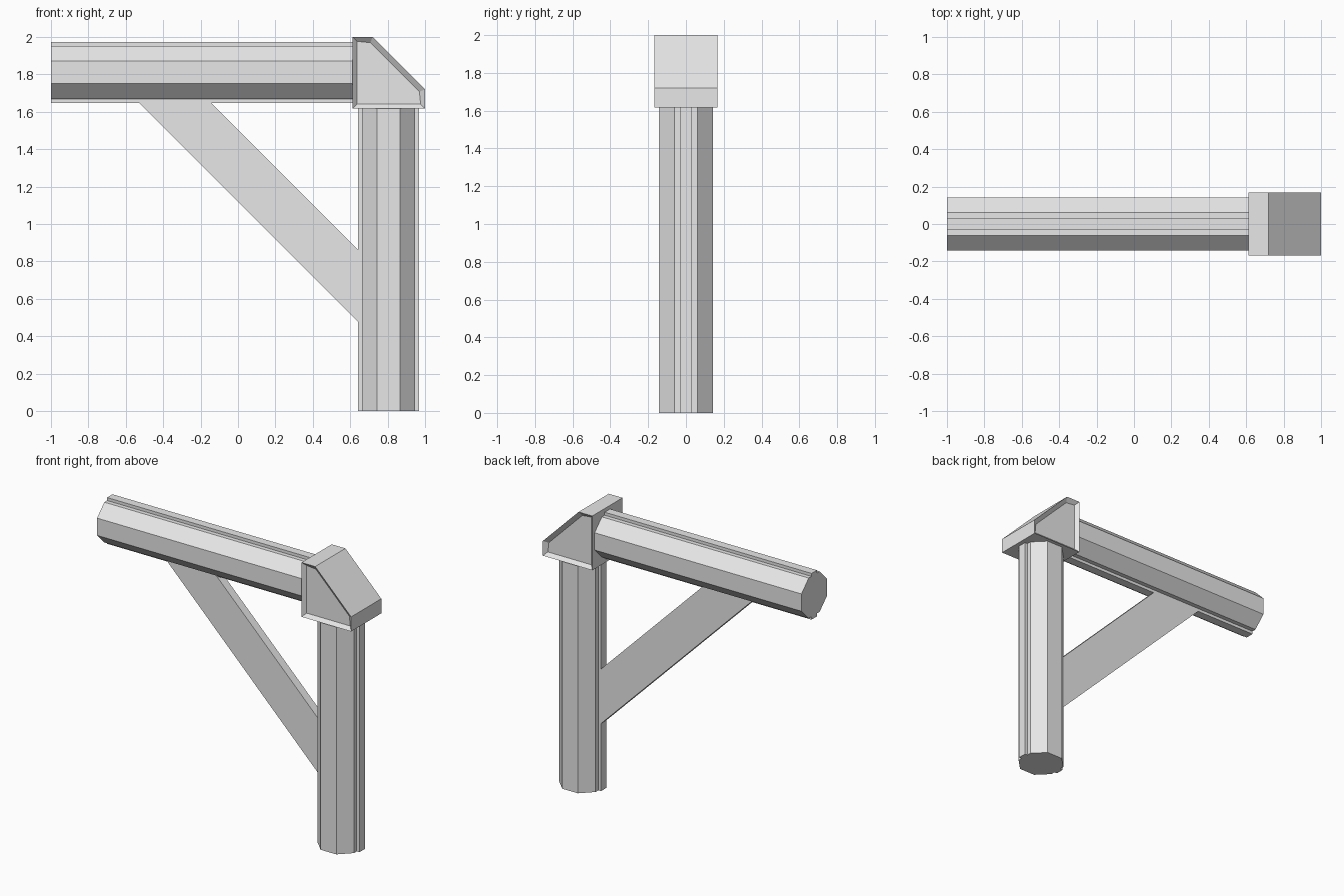
import bpy
import bmesh
from mathutils import Vector

cube = bpy.data.objects.get("Cube")
if cube:
    bpy.data.objects.remove(cube, do_unlink=True)

GREY = (0.8, 0.8, 0.8, 1.0)
mat = bpy.data.materials.new("plain grey")
mat.use_nodes = True
mat.diffuse_color = GREY
mat.node_tree.nodes["Principled BSDF"].inputs["Base Color"].default_value = GREY


def prism(name, outline, sweep, panel_inset=0, panel_depth=0):
    """Sweep a flat outline along a vector, optionally sinking both end faces."""
    bm = bmesh.new()
    cap = bm.faces.new([bm.verts.new(p) for p in outline])
    swept = bmesh.ops.extrude_face_region(bm, geom=[cap], use_keep_orig=True)
    verts = [g for g in swept["geom"] if isinstance(g, bmesh.types.BMVert)]
    bmesh.ops.translate(bm, verts=verts, vec=Vector(sweep))
    bmesh.ops.recalc_face_normals(bm, faces=bm.faces)
    if panel_inset:
        axis = Vector(sweep).normalized()
        ends = [f for f in bm.faces if abs(f.normal.dot(axis)) > 0.99]
        bmesh.ops.inset_individual(bm, faces=ends, thickness=panel_inset)
        for f in ends:
            bmesh.ops.translate(bm, verts=f.verts, vec=-f.normal * panel_depth)
    mesh = bpy.data.meshes.new(name)
    bm.to_mesh(mesh)
    bm.free()
    mesh.materials.append(mat)
    obj = bpy.data.objects.new(name, mesh)
    bpy.context.collection.objects.link(obj)
    return obj


# Octagonal timber section with a narrow rib on two opposite sides
R, FLAT, RIB, RIB_OUT = 0.142, 0.061, 0.03, 0.163
quarter = [(RIB_OUT, RIB), (R, RIB), (R, FLAT), (FLAT, R)]
half = quarter + [(-u, v) for u, v in reversed(quarter)]
section = half + [(-u, -v) for u, v in half]

POST_X, BEAM_Z = 0.805, 1.811
BOX_LEFT, BOX_BOTTOM, BOX_Y = 0.613, 1.617, 0.168

# Upright post and horizontal beam, both ending just inside the corner block
prism("post", [(POST_X + u, v, 0) for u, v in section], (0, 0, BOX_BOTTOM + 0.01))
prism("beam", [(-1, v, BEAM_Z + u) for u, v in section], (BOX_LEFT + 1.01, 0, 0))

# Corner block with a chamfered shoulder and sunken side panels
block = [(BOX_LEFT, BOX_BOTTOM), (1, BOX_BOTTOM), (1, 1.72), (0.72, 2), (BOX_LEFT, 2)]
prism("corner_block", [(x, -BOX_Y, z) for x, z in block], (0, 2 * BOX_Y, 0), 0.033, 0.024)

# Diagonal brace between the ribs of post and beam
inner_x, under_z = POST_X - RIB_OUT, BEAM_Z - RIB_OUT
brace = [(s - under_z, under_z) for s in (1.118, 1.503)]
brace += [(inner_x, s - inner_x) for s in (1.503, 1.118)]
prism("diagonal_brace", [(x, -RIB, z) for x, z in brace], (0, 2 * RIB, 0))
